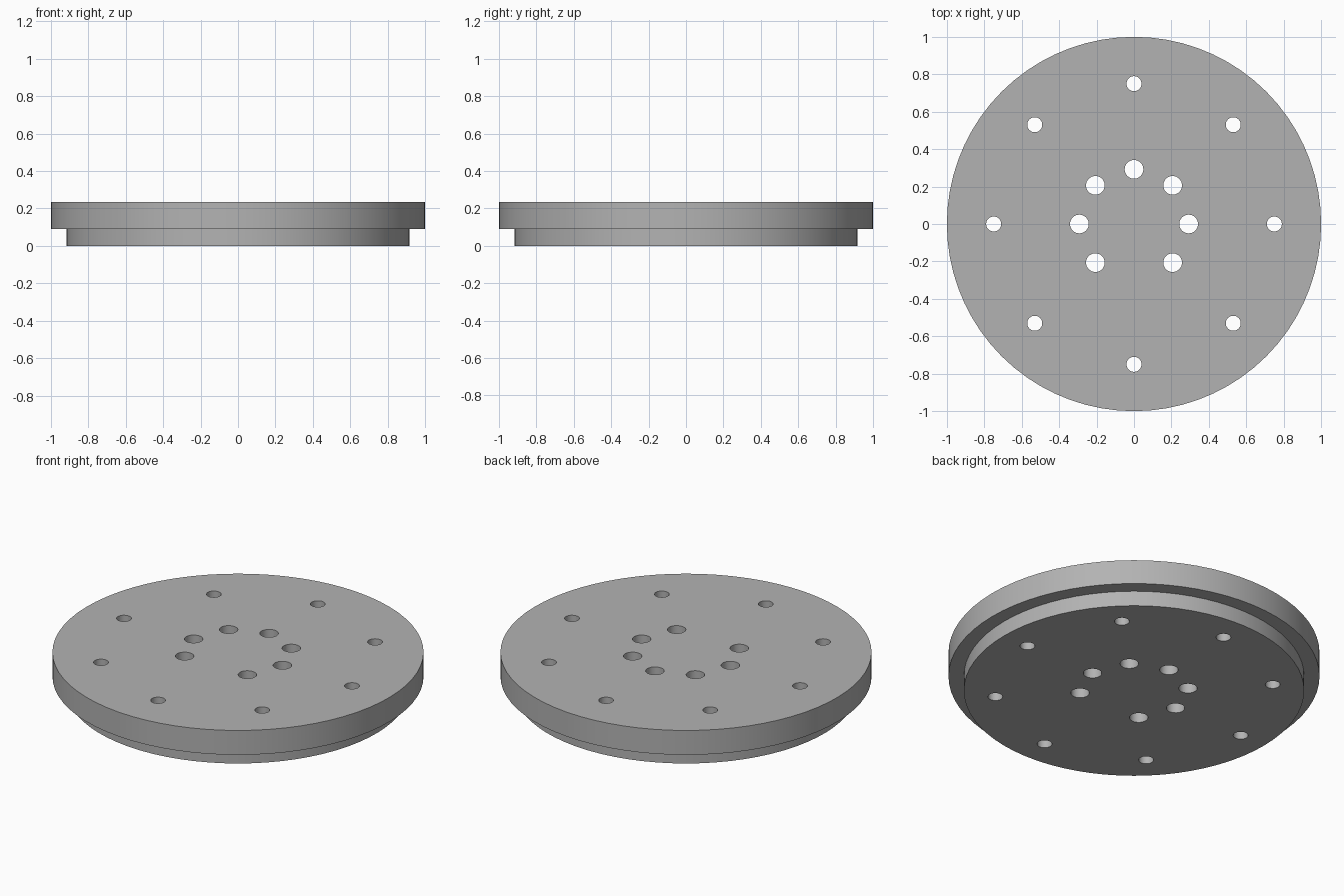
import bpy
import bmesh
from math import cos, sin, radians
from mathutils import Matrix

if "Cube" in bpy.data.objects:
    bpy.data.objects.remove(bpy.data.objects["Cube"], do_unlink=True)

HEIGHT, STEP = 0.235, 0.09
RIM_RADIUS, BOSS_RADIUS = 1.0, 0.917

grey = bpy.data.materials.new("plain grey")
grey.use_nodes = True
colour = (0.45, 0.45, 0.45, 1)
grey.diffuse_color = colour
grey.node_tree.nodes["Principled BSDF"].inputs["Base Color"].default_value = colour


def new_object(name, bm):
    bmesh.ops.recalc_face_normals(bm, faces=bm.faces)
    mesh = bpy.data.meshes.new(name)
    bm.to_mesh(mesh)
    bm.free()
    mesh.materials.append(grey)
    obj = bpy.data.objects.new(name, mesh)
    bpy.context.collection.objects.link(obj)
    return obj


# Stepped disc: lower boss, ledge and wide rim as one closed shell
bm = bmesh.new()
SIDES = 72
profile = [(BOSS_RADIUS, 0), (BOSS_RADIUS, STEP), (RIM_RADIUS, STEP), (RIM_RADIUS, HEIGHT)]
rings = [[bm.verts.new((r * cos(radians(360 * i / SIDES)), r * sin(radians(360 * i / SIDES)), z))
          for i in range(SIDES)] for r, z in profile]
for low, high in zip(rings, rings[1:]):
    for i in range(SIDES):
        j = (i + 1) % SIDES
        bm.faces.new((low[i], low[j], high[j], high[i]))
bm.faces.new(rings[0])
bm.faces.new(rings[-1])
flange = new_object("flange_disc", bm)

# Through holes: full outer circle of eight, inner circle without the front one
bm = bmesh.new()
for ring_radius, hole_radius, skipped in ((0.75, 0.04, None), (0.292, 0.05, 270)):
    for angle in range(0, 360, 45):
        if angle == skipped:
            continue
        place = Matrix.Translation((ring_radius * cos(radians(angle)),
                                    ring_radius * sin(radians(angle)), HEIGHT / 2))
        bmesh.ops.create_cone(bm, cap_ends=True, segments=32, radius1=hole_radius,
                              radius2=hole_radius, depth=HEIGHT * 2, matrix=place)
cutter = new_object("hole_cutter", bm)
cutter.hide_render = True

cut = flange.modifiers.new("holes", 'BOOLEAN')
cut.operation = 'DIFFERENCE'
cut.solver = 'EXACT'
cut.object = cutter

# Apply the holes, then smooth the round walls and keep the rims sharp
bpy.ops.object.select_all(action='DESELECT')
flange.select_set(True)
bpy.context.view_layer.objects.active = flange
bpy.ops.object.modifier_apply(modifier=cut.name)
bpy.data.objects.remove(cutter, do_unlink=True)
bpy.ops.object.shade_smooth_by_angle(angle=radians(30))
